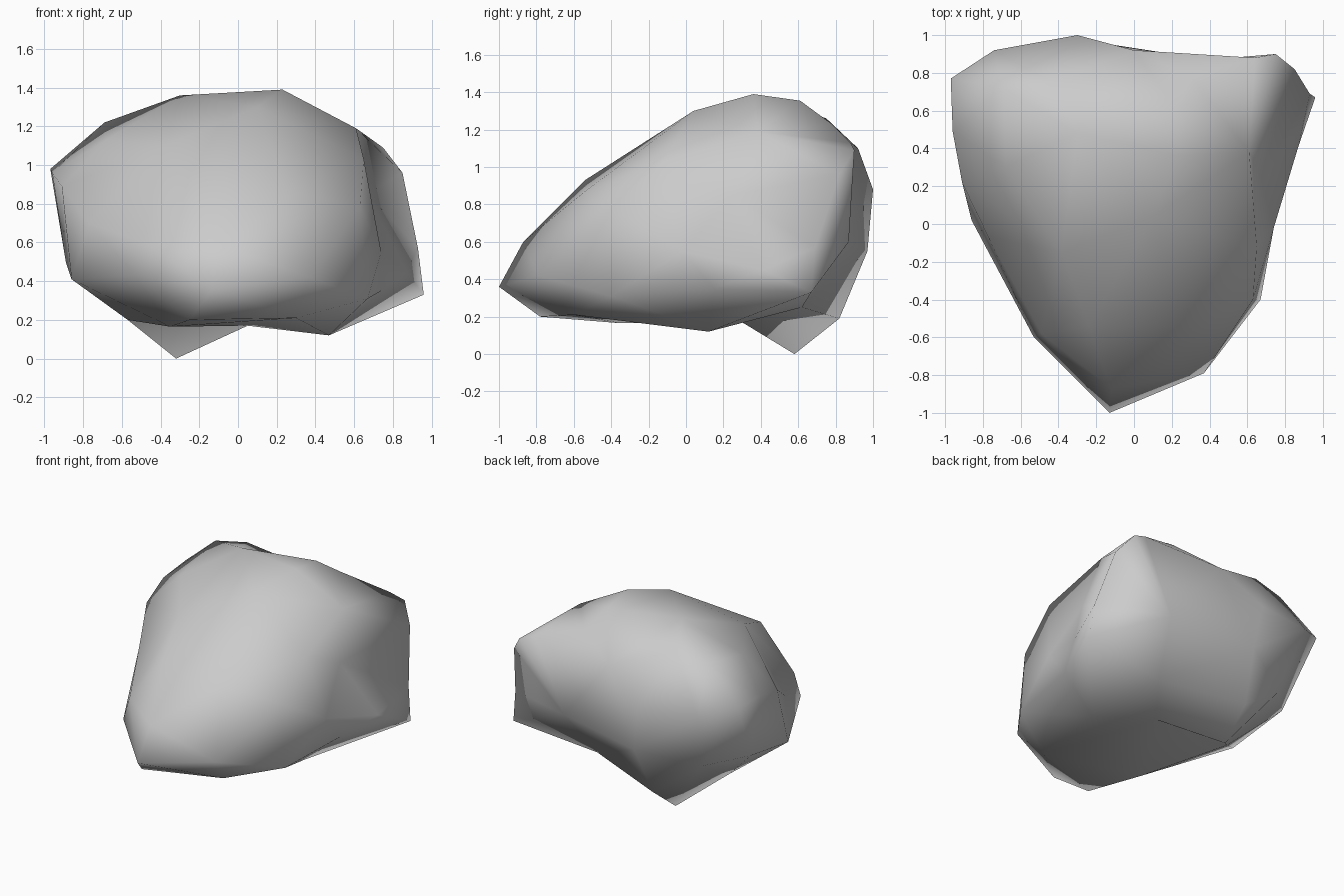
import bpy, bmesh
from mathutils import Vector

# Key surface points of the boulder, grouped by region
nose = [(-.13, -1, .36), (-.12, -.87, .6), (.37, -.79, .42), (-.25, -.78, .2),
        (.3, -.6, .21), (-.35, -.35, .165), (-.53, -.6, .43), (-.49, -.58, .6),
        (-.24, -.54, .93), (.25, -.54, .87), (.63, -.4, .78), (.67, -.4, .31)]
middle = [(.65, -.12, 1.03), (.1, .04, 1.3), (-.38, -.15, 1.1), (-.77, -.07, .7),
          (-.86, .02, .41), (-.57, .3, .2), (.47, .12, .12), (.74, .15, .35),
          (.74, -.02, .55), (.67, .25, .85), (-.91, .22, .89), (.05, .3, .17)]
crown = [(.23, .36, 1.39), (.22, .61, 1.355), (-.3, .48, 1.36), (.61, .38, 1.19),
         (.3, .78, 1.23), (-.69, .72, 1.22), (-.45, .75, 1.26), (-.68, .3, 1.13)]
back = [(-.97, .77, .98), (-.96, .49, .96), (-.89, .5, .5),
        (-.74, .92, .9), (-.3, 1, .88), (0, .92, 1.1), (-.25, .97, .55),
        (-.32, .58, 0), (-.3, .82, .19), (-.65, .75, .45), (.3, .62, .25),
        (.4, .87, .6), (.64, .88, 1.13), (.75, .9, 1.09), (.85, .82, .96),
        (.96, .67, .33), (.93, .69, .57), (.87, .41, .45)]

# Skin the points on a unit sphere, then push each out to its real place,
# which keeps the hollows in the right side and the underside
centre = Vector((0, .15, .65))
bm = bmesh.new()
placed = []
for p in nose + middle + crown + back:
    p = Vector(p)
    placed.append((bm.verts.new((p - centre).normalized()), p))
bmesh.ops.convex_hull(bm, input=bm.verts[:])
for v, p in placed:
    v.co = p
bmesh.ops.recalc_face_normals(bm, faces=bm.faces[:])
for f in bm.faces:
    f.smooth = True

mesh = bpy.data.meshes.new("boulder")
bm.to_mesh(mesh)
bm.free()
boulder = bpy.data.objects.new("boulder", mesh)
bpy.context.collection.objects.link(boulder)
